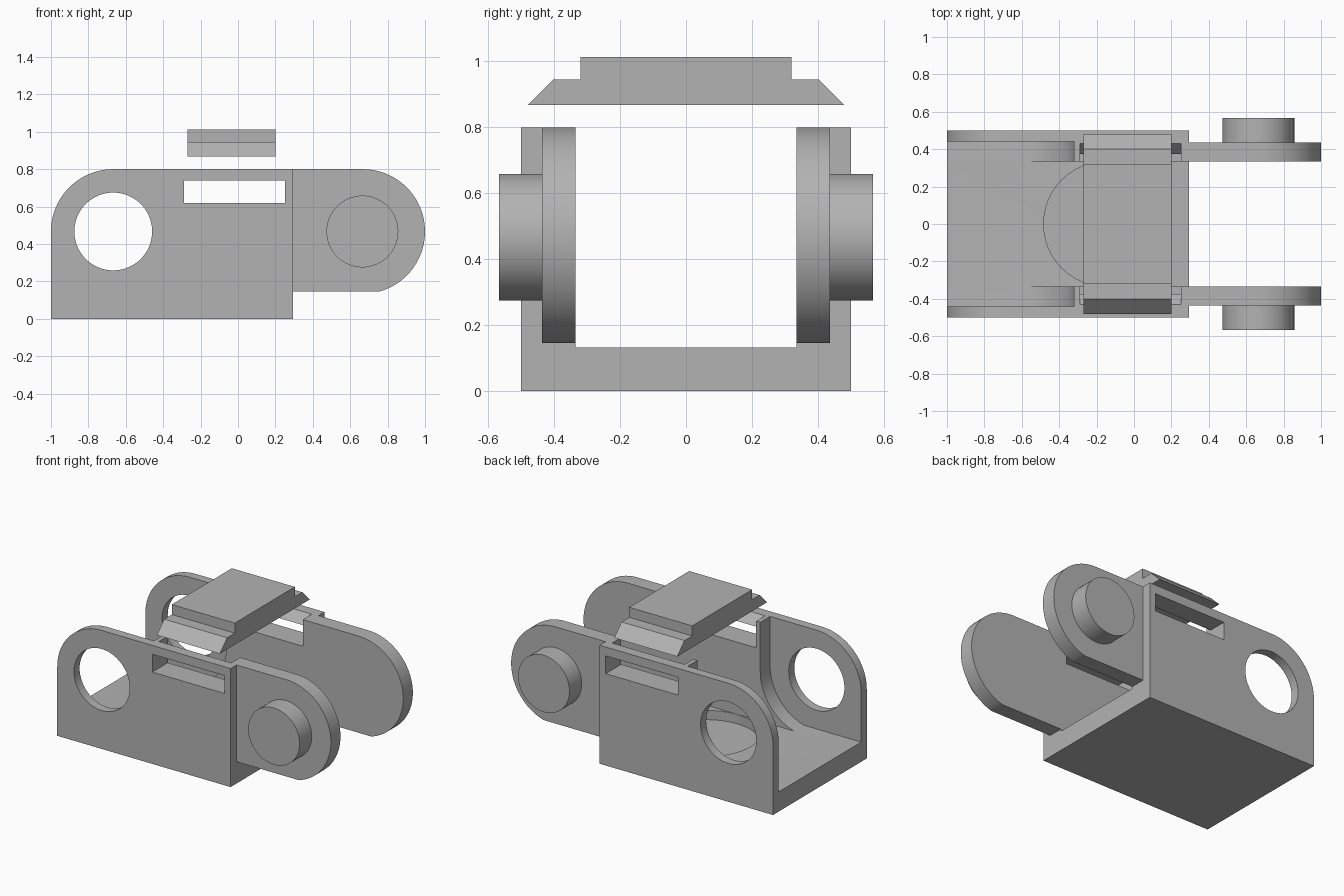
import bpy, bmesh
from math import cos, sin, pi, sqrt, asin
from mathutils import Vector

cube = bpy.data.objects.get("Cube")
if cube:
    bpy.data.objects.remove(cube, do_unlink=True)

grey = bpy.data.materials.new("plain grey")
grey.use_nodes = True
grey.diffuse_color = (0.45, 0.45, 0.45, 1)
grey.node_tree.nodes["Principled BSDF"].inputs["Base Color"].default_value = grey.diffuse_color

AXES = {"x": lambda a, b, d: (d, a, b),
        "y": lambda a, b, d: (a, d, b),
        "z": lambda a, b, d: (a, b, d)}


def prism(name, outline, axis, lo, hi):
    """Extrude a 2D outline along an axis between lo and hi."""
    bm = bmesh.new()
    place = AXES[axis]
    face = bm.faces.new([bm.verts.new(place(a, b, lo)) for a, b in outline])
    ext = bmesh.ops.extrude_face_region(bm, geom=[face])
    moved = [v for v in ext["geom"] if isinstance(v, bmesh.types.BMVert)]
    bmesh.ops.translate(bm, verts=moved, vec=Vector(place(0, 0, hi - lo)))
    bmesh.ops.recalc_face_normals(bm, faces=bm.faces)
    mesh = bpy.data.meshes.new(name)
    bm.to_mesh(mesh)
    bm.free()
    mesh.materials.append(grey)
    obj = bpy.data.objects.new(name, mesh)
    bpy.context.collection.objects.link(obj)
    return obj


def arc(cx, cy, r, start, end, n=32):
    return [(cx + r * cos(start + (end - start) * i / n),
             cy + r * sin(start + (end - start) * i / n)) for i in range(n + 1)]


def circle(cx, cy, r):
    return arc(cx, cy, r, 0, 2 * pi, 64)[:-1]


def rect(a0, a1, b0, b1):
    return [(a0, b0), (a1, b0), (a1, b1), (a0, b1)]


def carve(target, cutter):
    """Subtract the cutter from the target and discard it."""
    cutter.hide_render = True
    mod = target.modifiers.new("cut", "BOOLEAN")
    mod.operation = "DIFFERENCE"
    mod.solver = "EXACT"
    mod.object = cutter
    bpy.context.view_layer.objects.active = target
    bpy.ops.object.modifier_apply(modifier=mod.name)
    bpy.data.objects.remove(cutter, do_unlink=True)


def smooth(obj):
    bpy.ops.object.select_all(action="DESELECT")
    obj.select_set(True)
    bpy.context.view_layer.objects.active = obj
    bpy.ops.object.shade_smooth_by_angle(angle=0.5)


PIVOT, MID, R, TOP = 0.667, 0.467, 0.333, 0.8
END, INNER, FLOOR = 0.295, 0.335, 0.133

# Link body: U-shaped channel with rounded rear ears
body = prism("link_body",
             [(-1, 0), (END, 0), (END, TOP)] + arc(-PIVOT, MID, R, pi / 2, pi),
             "y", -0.5, 0.5)
carve(body, prism("channel_cutter", rect(-1.2, 0.5, FLOOR, 1), "y", -INNER, INNER))

# Thinner ears, cleared for the neighbouring link's arms
dip = asin((MID - FLOOR) / 0.347)
clearance = ([(-1.2, 1), (-1.2, FLOOR)]
             + arc(-PIVOT, MID, 0.347, -dip, 0)
             + [(-PIVOT + 0.347, 1)])
carve(body, prism("clearance_cutter", clearance, "y", -0.44, 0.44))

# Pivot holes, latch slots and floor pocket
carve(body, prism("hole_cutter", circle(-PIVOT, MID, 0.208), "y", -1, 1))
carve(body, prism("slot_cutter", rect(-0.29, 0.25, 0.62, 0.74), "y", -1, 1))
carve(body, prism("pocket_cutter", circle(-0.15, 0, 0.333), "z", 0.07, 0.3))

# Sloped lead-in above each latch slot
carve(body, prism("lead_in_cutter",
                  [(-0.375, 0.7), (0.375, 0.7), (0.375, 0.74), (0.43, TOP),
                   (0.43, 0.9), (-0.43, 0.9), (-0.43, TOP), (-0.375, 0.74)],
                  "x", -0.29, 0.25))
smooth(body)

# Front arms with pivot pins
low = 0.147
a0 = asin((low - MID) / R)
arm_outline = [(END, TOP), (END, low)] + arc(PIVOT, MID, R, a0, pi / 2, 40)
for side, name in ((1, "back"), (-1, "front")):
    lo, hi = sorted((side * INNER, side * 0.437))
    smooth(prism(name + "_arm", arm_outline, "y", lo, hi))
    lo, hi = sorted((side * 0.437, side * 0.567))
    smooth(prism(name + "_pin", circle(PIVOT - 0.002, MID, 0.192), "y", lo, hi))

# Snap-on cover floating above the channel
half = [(0.48, 0.867), (0.402, 0.945), (0.32, 0.945), (0.32, 1.013)]
prism("snap_cover", half + [(-y, z) for y, z in reversed(half)], "x", -0.27, 0.2)
